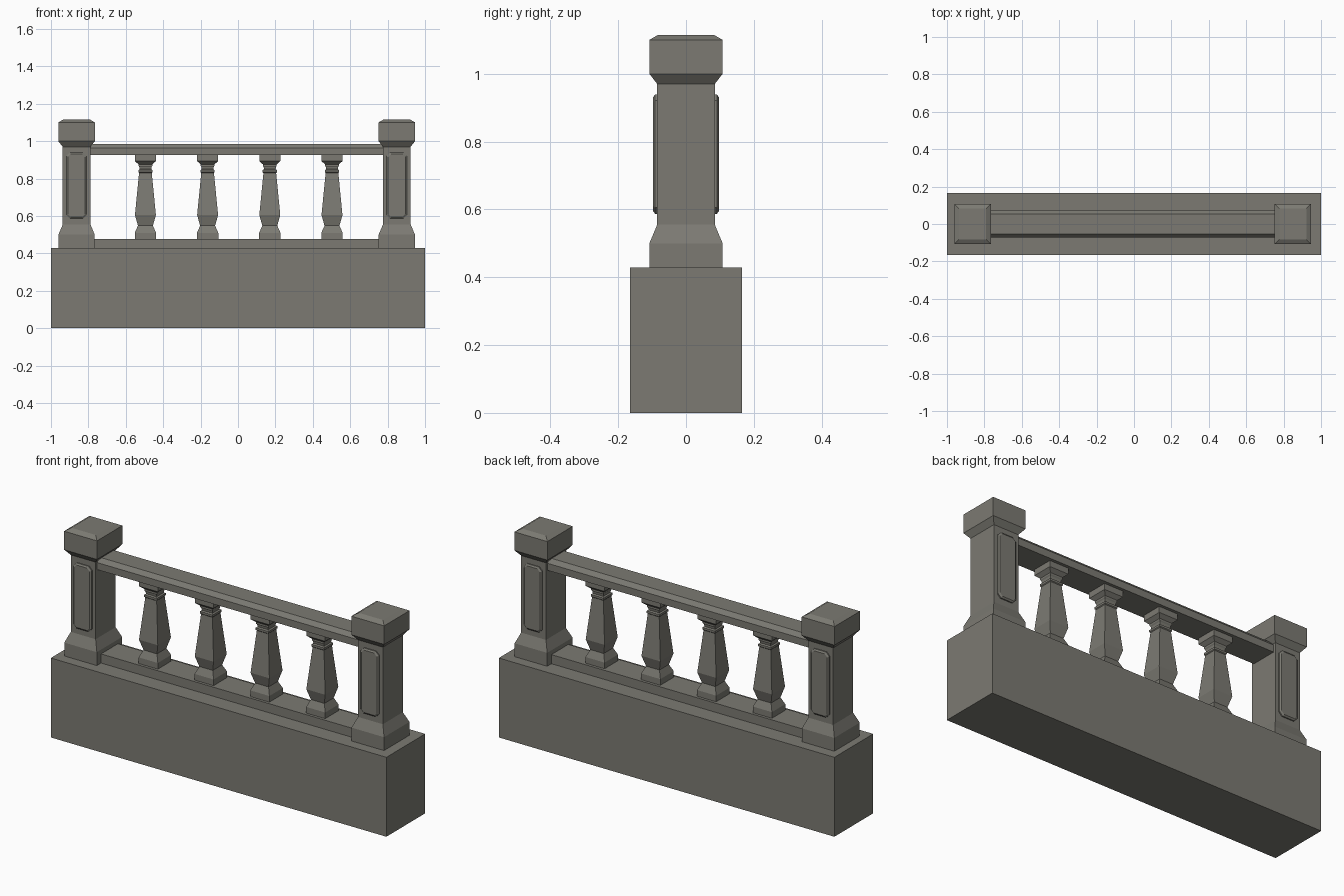
import bpy, bmesh

if "Cube" in bpy.data.objects:
    bpy.data.objects.remove(bpy.data.objects["Cube"])

stone = bpy.data.materials.new("grey_stone")
stone.diffuse_color = (0.2, 0.195, 0.17, 1)
stone.use_nodes = True
stone.node_tree.nodes["Principled BSDF"].inputs["Base Color"].default_value = stone.diffuse_color


def finish(name, bm, loc):
    bmesh.ops.recalc_face_normals(bm, faces=bm.faces)
    me = bpy.data.meshes.new(name)
    bm.to_mesh(me)
    bm.free()
    me.materials.append(stone)
    ob = bpy.data.objects.new(name, me)
    ob.location = loc
    bpy.context.collection.objects.link(ob)
    return ob


def loft(name, rings, loc=(0, 0, 0)):
    """Join a stack of equal-sized point rings and cap both ends."""
    bm = bmesh.new()
    loops = [[bm.verts.new(p) for p in ring] for ring in rings]
    n = len(loops[0])
    for a, b in zip(loops, loops[1:]):
        for i in range(n):
            j = (i + 1) % n
            bm.faces.new((a[i], a[j], b[j], b[i]))
    bm.faces.new(loops[0])
    bm.faces.new(loops[-1])
    return finish(name, bm, loc)


def square_turned(name, profile, x):
    """Rectangular stack from (half x, half y, z) levels."""
    rings = [[(-a, -b, z), (a, -b, z), (a, b, z), (-a, b, z)] for a, b, z in profile]
    return loft(name, rings, (x, 0, 0))


def rail(name, section, x0, x1):
    """Extrude a (y, z) section along x."""
    return loft(name, [[(x, y, z) for y, z in section] for x in (x0, x1)])


def octagon(w, h, c, y):
    return [(-w + c, y, -h), (w - c, y, -h), (w, y, -h + c), (w, y, h - c),
            (w - c, y, h), (-w + c, y, h), (-w, y, h - c), (-w, y, -h + c)]


# Plinth
square_turned("plinth", [(1, 0.165, 0), (1, 0.165, 0.428)], 0)

# Posts with raised panels on front and back
POST = [(0.097, 0.108, 0.428), (0.097, 0.108, 0.5), (0.074, 0.085, 0.555),
        (0.074, 0.085, 0.97), (0.098, 0.108, 1.0), (0.098, 0.108, 1.1),
        (0.072, 0.082, 1.115)]
for side, x in (("left", -0.863), ("right", 0.849)):
    square_turned(side + "_post", POST, x)
    for face, s in (("front", -1), ("back", 1)):
        loft(f"{side}_{face}_panel",
             [octagon(0.054, 0.176, 0.018, s * 0.08),
              octagon(0.054, 0.176, 0.018, s * 0.091),
              octagon(0.046, 0.168, 0.015, s * 0.097)], (x, 0, 0.763))

# Rails
rail("bottom_rail", [(-0.072, 0.42), (0.072, 0.42), (0.072, 0.477), (-0.072, 0.477)], -0.8, 0.8)
rail("top_rail", [(-0.072, 0.925), (0.072, 0.925), (0.072, 0.963),
                  (0.053, 0.985), (-0.053, 0.985), (-0.072, 0.963)], -0.8, 0.8)

# Balusters
BALUSTER = [(0.057, 0.475), (0.057, 0.51), (0.04, 0.548), (0.056, 0.605),
            (0.034, 0.83), (0.038, 0.834), (0.038, 0.845), (0.031, 0.85),
            (0.033, 0.862), (0.037, 0.868), (0.037, 0.876), (0.056, 0.893), (0.056, 0.93)]
for i in range(4):
    square_turned(f"baluster_{i + 1}", [(r, r, z) for r, z in BALUSTER], -0.495 + i * 0.3325)
